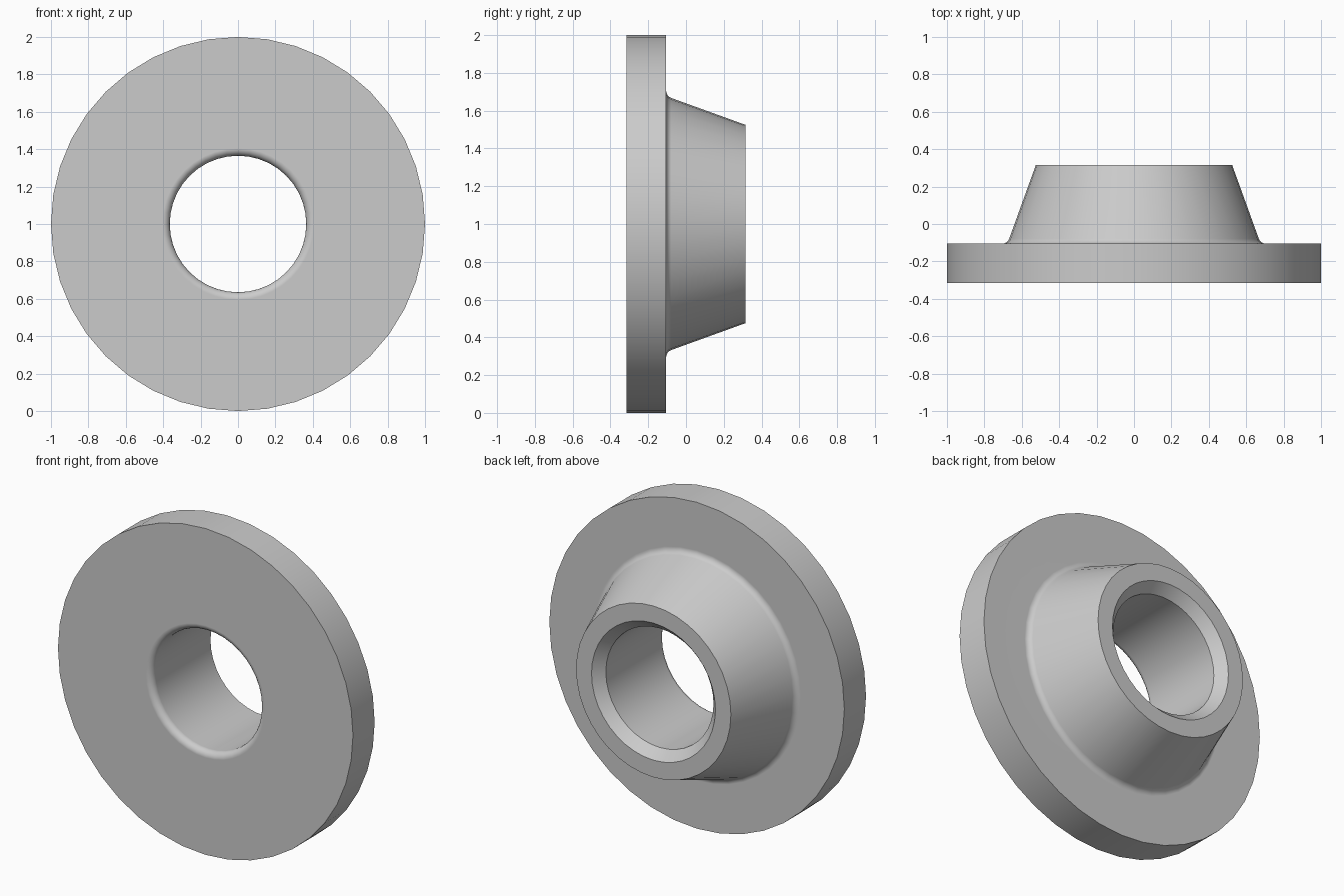
import bpy
import bmesh
from math import sin, cos, pi, radians

old = bpy.data.objects.get("Cube")
if old:
    bpy.data.objects.remove(old, do_unlink=True)

SIDES = 40


def material(name, rgb):
    mat = bpy.data.materials.new(name)
    mat.use_nodes = True
    mat.diffuse_color = (*rgb, 1)
    mat.node_tree.nodes["Principled BSDF"].inputs["Base Color"].default_value = (*rgb, 1)
    return mat


def arc(radius, y, size, start, end, steps=5):
    """Points of a fillet in the (radius, y) plane, angles in degrees."""
    points = []
    for i in range(steps + 1):
        a = radians(start + (end - start) * i / steps)
        points.append((radius + size * cos(a), y + size * sin(a)))
    return points


def lathe(name, profile, mat):
    """Sweep a closed (radius, y) profile around the horizontal y axis."""
    bm = bmesh.new()
    rings = []
    for i in range(SIDES):
        a = 2 * pi * i / SIDES
        rings.append([bm.verts.new((r * cos(a), y, 1 + r * sin(a))) for r, y in profile])
    for i, ring in enumerate(rings):
        following = rings[(i + 1) % SIDES]
        for j in range(len(profile)):
            k = (j + 1) % len(profile)
            bm.faces.new((ring[j], ring[k], following[k], following[j]))
    bmesh.ops.recalc_face_normals(bm, faces=bm.faces)
    mesh = bpy.data.meshes.new(name)
    bm.to_mesh(mesh)
    bm.free()
    mesh.materials.append(mat)
    obj = bpy.data.objects.new(name, mesh)
    bpy.context.collection.objects.link(obj)
    return obj


# Profile: flange rim, foot fillet, tapered hub, chamfered bore, rounded bore mouth
profile = [(1.0, -0.315), (1.0, -0.105)]
profile += arc(0.705, -0.065, 0.04, 270, 200)
profile += [(0.525, 0.315), (0.42, 0.315), (0.365, 0.255)]
profile += arc(0.405, -0.275, 0.04, 180, 270)

flange = lathe("weld_neck_flange", profile, material("plain grey", (0.6, 0.6, 0.6)))

# Smooth round surfaces, crisp rims
bpy.ops.object.select_all(action="DESELECT")
flange.select_set(True)
bpy.context.view_layer.objects.active = flange
bpy.ops.object.shade_smooth_by_angle(angle=radians(30))
weighted = flange.modifiers.new("flat_faces", "WEIGHTED_NORMAL")
weighted.keep_sharp = True
